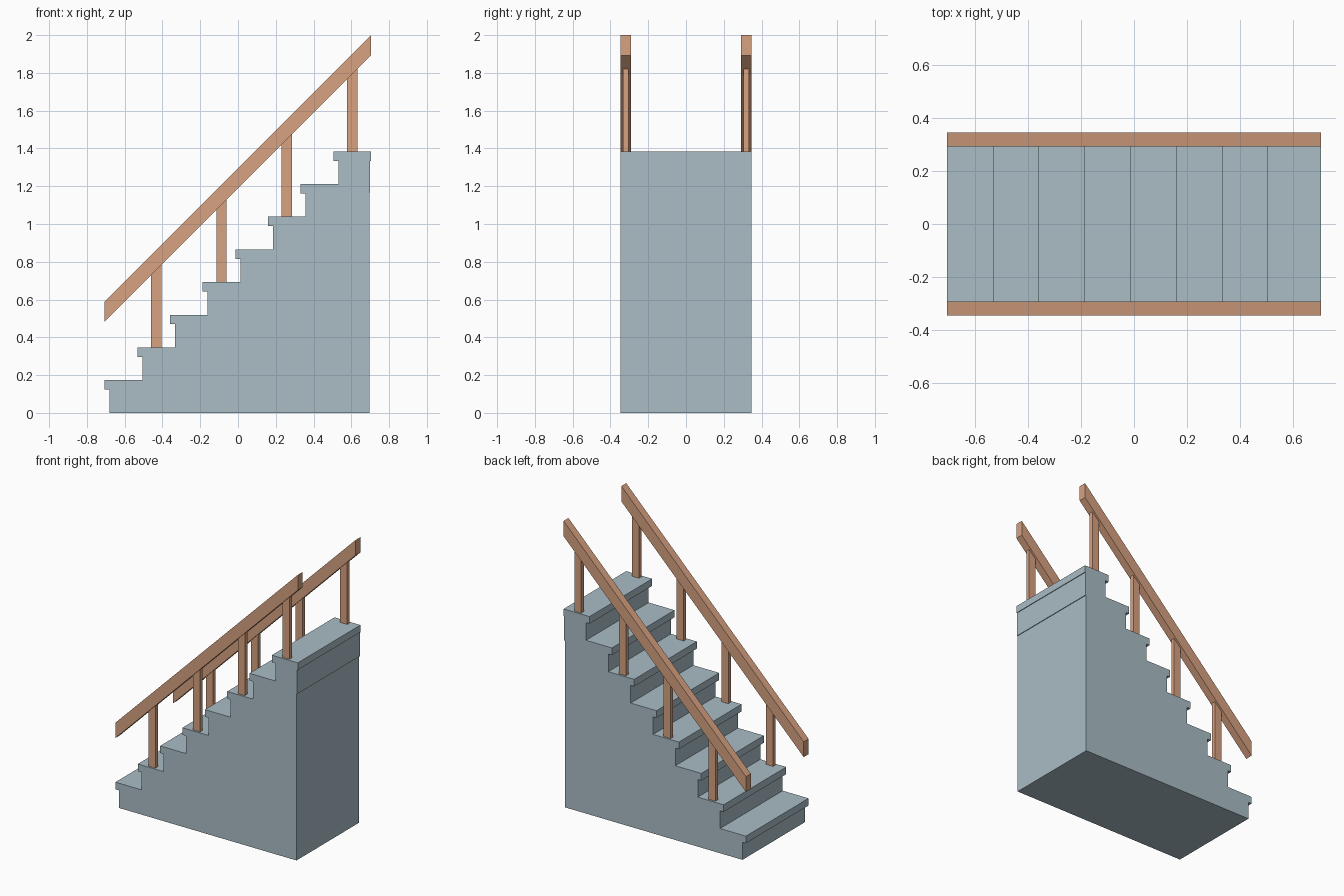
import bpy, bmesh

if "Cube" in bpy.data.objects:
    bpy.data.objects.remove(bpy.data.objects["Cube"])

STEPS, RISE, RUN = 8, 0.1731, 0.1729
HALF_W = 0.346
NOSE_X, RISER_X, TREAD_T = -0.706, -0.679, 0.05


def material(name, color):
    m = bpy.data.materials.new(name)
    m.diffuse_color = color
    m.use_nodes = True
    m.node_tree.nodes["Principled BSDF"].inputs["Base Color"].default_value = m.diffuse_color
    return m


def extrude_profile(name, pts, y0, y1, mat):
    """Extrude an XZ outline from y0 to y1."""
    bm = bmesh.new()
    face = bm.faces.new([bm.verts.new((x, y0, z)) for x, z in pts])
    res = bmesh.ops.extrude_face_region(bm, geom=[face])
    verts = [g for g in res["geom"] if isinstance(g, bmesh.types.BMVert)]
    bmesh.ops.translate(bm, verts=verts, vec=(0, y1 - y0, 0))
    bmesh.ops.recalc_face_normals(bm, faces=bm.faces)
    me = bpy.data.meshes.new(name)
    bm.to_mesh(me)
    bm.free()
    me.materials.append(mat)
    ob = bpy.data.objects.new(name, me)
    bpy.context.collection.objects.link(ob)
    return ob


stone = material("slate", (0.40, 0.51, 0.56, 1))
wood = material("wood", (0.68, 0.36, 0.22, 1))

# Solid staircase with overhanging nosings
outline = [(RISER_X, 0)]
for i in range(STEPS):
    riser, nose, top = RISER_X + i * RUN, NOSE_X + i * RUN, (i + 1) * RISE
    if i:
        outline.append((riser, i * RISE))
    outline += [(riser, top - TREAD_T), (nose, top - TREAD_T), (nose, top)]
top = STEPS * RISE
outline += [(0.705, top), (0.705, top - TREAD_T), (0.70, top - TREAD_T),
            (0.70, 1.165), (0.695, 1.165), (0.695, 0)]
extrude_profile("staircase", outline, -HALF_W, HALF_W, stone)


def rail_under(x):
    return 0.482 + (x + 0.706)


for side, s in (("front", -1), ("back", 1)):
    # Sloping handrail with plumb-cut ends
    x0, x1 = -0.706, 0.705
    rail = [(x0, rail_under(x0)), (x1, rail_under(x1)),
            (x1, 2.0), (x0, 0.589)]
    extrude_profile(f"{side}_handrail", rail, s * 0.292, s * HALF_W, wood)

    # Posts on every second tread, cut to the rail's slope
    for k in range(4):
        a = -0.46 + 2 * RUN * k
        b = a + 0.054
        base = (2 * k + 2) * RISE
        post = [(a, base), (b, base), (b, rail_under(b)), (a, rail_under(a))]
        extrude_profile(f"{side}_post_{k + 1}", post, s * 0.305, s * 0.333, wood)
